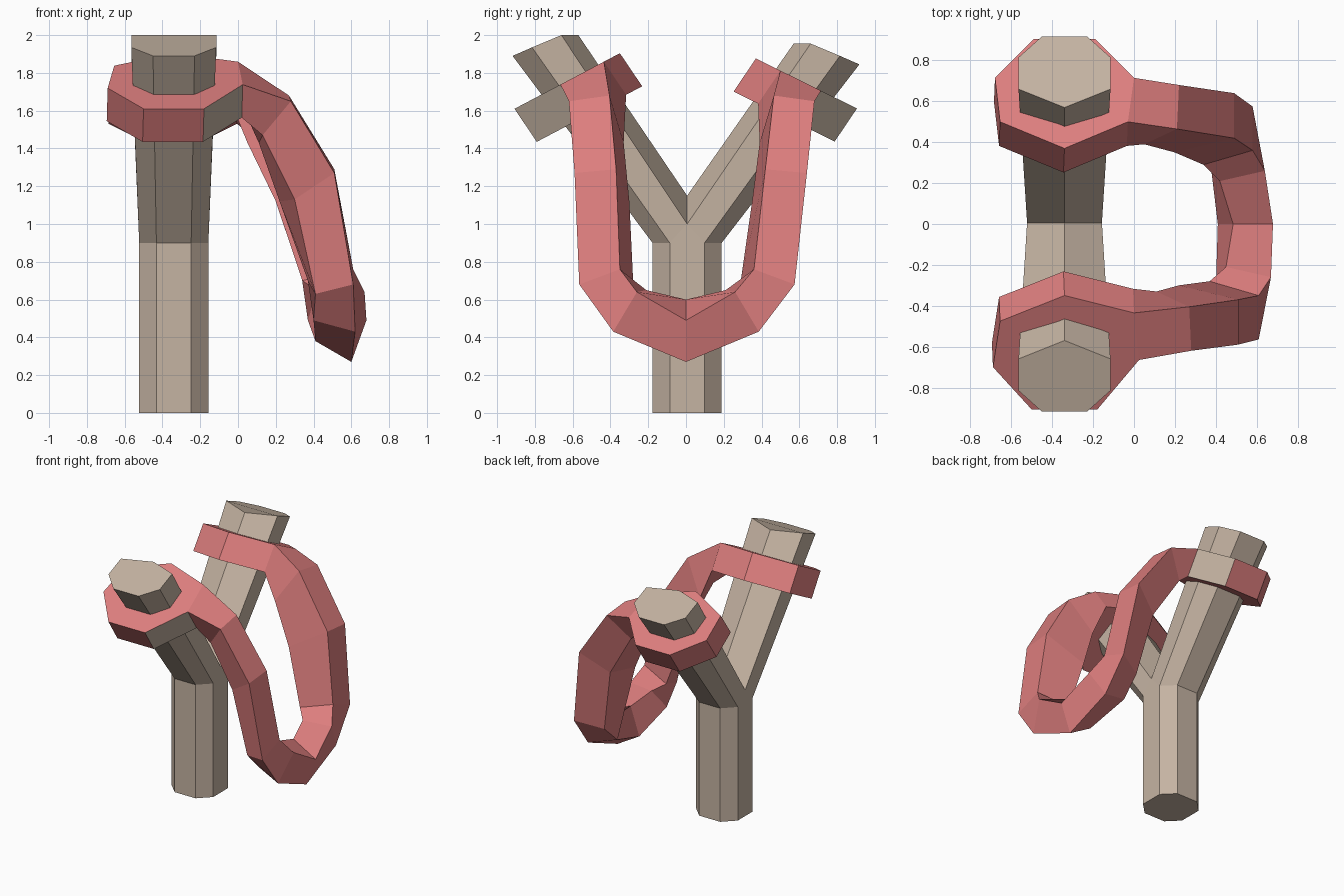
import bpy, bmesh

if "Cube" in bpy.data.objects:
    bpy.data.objects.remove(bpy.data.objects["Cube"])

CX, CY = -0.34, 0.006   # axis of the handle


def material(name, rgb):
    m = bpy.data.materials.new(name)
    m.diffuse_color = (*rgb, 1)
    m.use_nodes = True
    m.node_tree.nodes["Principled BSDF"].inputs["Base Color"].default_value = m.diffuse_color
    return m


wood = material("pale wood", (0.56, 0.455, 0.365))
rubber = material("pink rubber", (0.73, 0.21, 0.21))


def finish(bm, name, mats):
    bmesh.ops.remove_doubles(bm, verts=bm.verts, dist=0.0005)
    bmesh.ops.recalc_face_normals(bm, faces=bm.faces)
    me = bpy.data.meshes.new(name)
    bm.to_mesh(me)
    bm.free()
    for m in mats:
        me.materials.append(m)
    ob = bpy.data.objects.new(name, me)
    bpy.context.collection.objects.link(ob)
    return ob


def face(bm, pts):
    return bm.faces.new([bm.verts.new(p) for p in pts])


def loft(bm, a, b, closed=True):
    n = len(a)
    return [face(bm, (a[i], a[(i + 1) % n], b[(i + 1) % n], b[i]))
            for i in range(n if closed else n - 1)]


# Forked handle: octagonal grip splitting into two seven-sided prongs
bm = bmesh.new()
R, H, Z = 0.183, 0.092, 0.9
octagon = [(H, -R), (R, -H), (R, H), (H, R), (-H, R), (-R, H), (-R, -H), (-H, -R)]
low = [(CX + x, CY + y, 0) for x, y in octagon]
high = [(CX + x, CY + y, Z) for x, y in octagon]
loft(bm, low, high)
face(bm, low)
for x in (-R, R):   # gussets at the crotch
    face(bm, [(CX + x, CY - H, Z), (CX + x, CY + H, Z), (CX + x, CY, 1.0)])
for s in (-1, 1):
    base = [(0, 0, 1.15), (R, 0, 1.0), (R, H, Z), (H, R, Z),
            (-H, R, Z), (-R, H, Z), (-R, 0, 1.0)]
    tip = [(0, 0.57, 1.955), (0.225, 0.66, 1.955), (0.225, 0.815, 1.89), (0.11, 0.918, 1.845),
           (-0.11, 0.918, 1.845), (-0.225, 0.815, 1.89), (-0.225, 0.66, 1.955)]
    dz = 0.045 if s < 0 else 0
    base = [(CX + x, CY + s * y, z) for x, y, z in base]
    tip = [(CX + x, s * y, z + dz) for x, y, z in tip]
    loft(bm, base, tip)
    face(bm, tip)
finish(bm, "forked_handle", [wood])

# Elastic band: outlines of the collars round each prong, as (x, distance from centre)
collars = {
    -1: [(0.0, 0.435), (-0.34, 0.35), (-0.655, 0.475), (-0.69, 0.70),
         (-0.5, 0.908), (-0.18, 0.908), (0.025, 0.665)],
    1: [(-0.03, 0.50), (-0.34, 0.37), (-0.655, 0.50), (-0.68, 0.715),
        (-0.49, 0.905), (-0.19, 0.905), (0.0, 0.715)],
}
# Strap cross-sections (top outer, top inner, low inner, low outer), front side
sections = [
    [(0.28, 0.62, 1.65), (0.27, 0.405, 1.68), (0.11, 0.33, 1.43), (0.13, 0.53, 1.47)],
    [(0.51, 0.59, 1.27), (0.51, 0.37, 1.29), (0.22, 0.30, 1.12), (0.30, 0.50, 1.13)],
    [(0.61, 0.565, 0.68), (0.61, 0.35, 0.76), (0.37, 0.28, 0.70), (0.41, 0.47, 0.63)],
    [(0.62, 0.385, 0.43), (0.67, 0.26, 0.64), (0.45, 0.21, 0.65), (0.40, 0.33, 0.49)],
]
shift = {1: [(-0.06, 0.06), (-0.02, 0.05), (-0.03, 0.01), (-0.03, 0.0)],
         -1: [(0, 0)] * 4}
bottom = [(0.60, 0, 0.27), (0.68, 0, 0.49), (0.485, 0, 0.60), (0.41, 0, 0.38)]

bm = bmesh.new()
for s in (-1, 1):
    slope = 0.527 if s < 0 else 0.495
    top = [(x, s * y, 1.61 + slope * (0.908 - y)) for x, y in collars[s]]
    under = [(x - 0.005, y - s * 0.118, z - 0.175) for x, y, z in top]
    walls = loft(bm, top, under, closed=False)
    walls[5].material_index = 1   # bare wood-coloured facet
    face(bm, top)
    face(bm, under)
    # strap from the open end of the collar to the middle of the loop
    prev = [top[6], top[0], under[0], under[6]]
    for sec, (dx, dy) in zip(sections, shift[s]):
        cur = [(x + dx, s * (y + dy), z) for x, y, z in sec]
        loft(bm, prev, cur)
        prev = cur
    loft(bm, prev, bottom)
finish(bm, "elastic_band", [rubber, wood])
